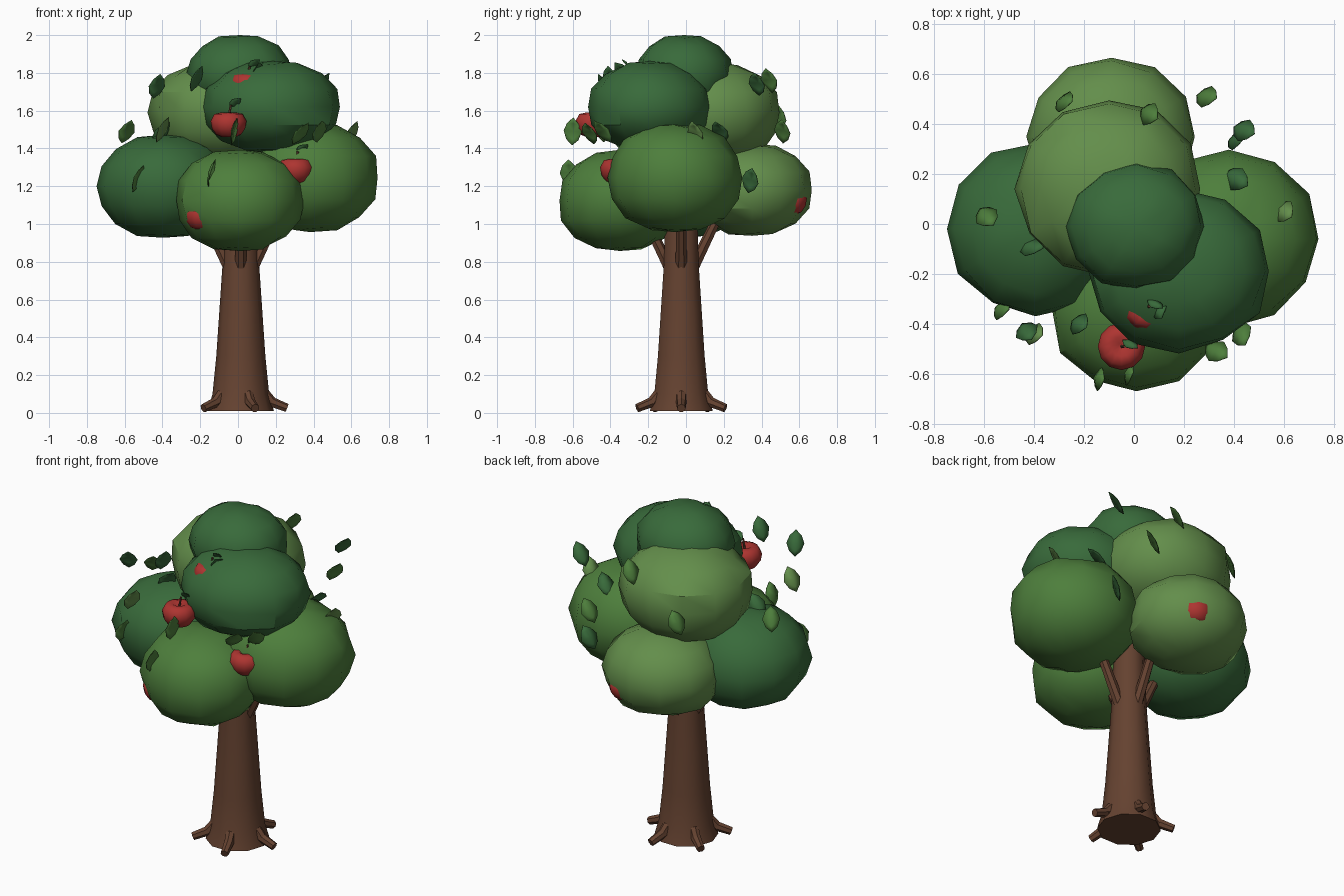
import bpy, bmesh, math, random
from mathutils import Vector, Matrix

if "Cube" in bpy.data.objects:
    bpy.data.objects.remove(bpy.data.objects["Cube"])

random.seed(4)


def material(name, rgb):
    m = bpy.data.materials.new(name)
    m.diffuse_color = (*rgb, 1)
    m.use_nodes = True
    m.node_tree.nodes["Principled BSDF"].inputs["Base Color"].default_value = m.diffuse_color
    return m


BARK = material("bark", (0.13, 0.055, 0.03))
DARK = material("dark_green", (0.04, 0.145, 0.043))
MID = material("mid_green", (0.075, 0.21, 0.045))
LIGHT = material("light_green", (0.125, 0.27, 0.07))
RED = material("apple_red", (0.42, 0.035, 0.03))


def finish(name, bm, mat, angle=40):
    bmesh.ops.recalc_face_normals(bm, faces=bm.faces[:])
    me = bpy.data.meshes.new(name)
    bm.to_mesh(me)
    bm.free()
    me.materials.append(mat)
    ob = bpy.data.objects.new(name, me)
    bpy.context.collection.objects.link(ob)
    bpy.ops.object.select_all(action='DESELECT')
    bpy.context.view_layer.objects.active = ob
    ob.select_set(True)
    bpy.ops.object.shade_smooth_by_angle(angle=math.radians(angle))
    return ob


def lathe(profile, n, centre):
    """Stack of rings from (radius, z) pairs, closed at both ends."""
    bm = bmesh.new()
    rings = []
    for r, z in profile:
        rings.append([bm.verts.new((centre[0] + r * math.cos(2 * math.pi * i / n),
                                    centre[1] + r * math.sin(2 * math.pi * i / n),
                                    centre[2] + z)) for i in range(n)])
    for a, b in zip(rings, rings[1:]):
        for i in range(n):
            bm.faces.new((a[i], a[(i + 1) % n], b[(i + 1) % n], b[i]))
    bm.faces.new(rings[0])
    bm.faces.new(rings[-1])
    return bm


def rod(name, p, q, r1, r2, mat, n=7):
    p, q = Vector(p), Vector(q)
    d = q - p
    bm = bmesh.new()
    rot = d.to_track_quat('Z', 'Y').to_matrix().to_4x4()
    bmesh.ops.create_cone(bm, cap_ends=True, segments=n, radius1=r1, radius2=r2,
                          depth=d.length, matrix=Matrix.Translation((p + q) / 2) @ rot)
    return finish(name, bm, mat)


# trunk
cx, cy = 0.015, -0.025
finish("trunk", lathe([(0.175, 0.01), (0.150, 0.1), (0.130, 0.3), (0.113, 0.55),
                       (0.096, 0.8), (0.085, 1.2)], 10, (cx, cy, 0)), BARK)

# roots
for i in range(5):
    a = math.radians(72 * i)
    c, s = math.cos(a), math.sin(a)
    rod(f"root_{i}", (cx + 0.10 * c, cy + 0.10 * s, 0.13),
        (cx + 0.17 * c, cy + 0.17 * s, 0.05), 0.03, 0.027, BARK)
    rod(f"root_tip_{i}", (cx + 0.155 * c, cy + 0.155 * s, 0.06),
        (cx + 0.245 * c, cy + 0.245 * s, 0.025), 0.028, 0.023, BARK)

# branches
for i in range(4):
    a = math.radians(90 * i)
    c, s = math.cos(a), math.sin(a)
    rod(f"branch_{i}", (cx + 0.06 * c, cy + 0.06 * s, 0.76),
        (cx + 0.24 * c, cy + 0.24 * s, 1.13), 0.032, 0.024, BARK)


# foliage clumps: lumpy low-poly spheres
def clump(name, c, r, mat):
    bm = bmesh.new()
    bmesh.ops.create_uvsphere(bm, u_segments=12, v_segments=8, radius=1)
    for v in bm.verts:
        k = 1.01 if abs(v.co.z) > 0.99 else random.uniform(0.985, 1.04)
        # slightly fuller shoulders than a plain ellipsoid
        f = k * (1 + 0.03 * math.sin(2 * math.acos(min(1, abs(v.co.z)))))
        v.co = Vector(c) + Vector((v.co.x * r[0], v.co.y * r[1], v.co.z * r[2])) * f
    finish(name, bm, mat, 35)


clump("foliage_left", (-0.395, -0.02, 1.20), (0.345, 0.345, 0.27), DARK)
clump("foliage_front", (0.01, -0.35, 1.125), (0.34, 0.32, 0.265), MID)
clump("foliage_right", (0.38, -0.06, 1.245), (0.36, 0.35, 0.285), MID)
clump("foliage_back", (-0.09, 0.35, 1.18), (0.335, 0.31, 0.24), LIGHT)
clump("foliage_upper_back", (-0.10, 0.14, 1.59), (0.37, 0.355, 0.268), LIGHT)
clump("foliage_upper_front", (0.18, -0.19, 1.62), (0.36, 0.32, 0.24), DARK)
clump("foliage_crown", (0.01, -0.01, 1.79), (0.275, 0.255, 0.208), DARK)


# leaves: folded blades with a rim, ridge and tip
def leaf(name, loc, yaw, tilt, roll, mat, size=0.15):
    half = [(0, -0.5), (0.22, -0.3), (0.33, 0.0), (0.22, 0.28), (0, 0.5)]
    bm = bmesh.new()
    rot = (Matrix.Rotation(math.radians(yaw), 4, 'Z') @ Matrix.Rotation(math.radians(tilt), 4, 'X')
           @ Matrix.Rotation(math.radians(roll), 4, 'Y'))
    m = Matrix.Translation(loc) @ rot
    spine = [bm.verts.new(m @ Vector((0, 0.12 * (1 - 4 * z * z) * size, z * size))) for _, z in half]
    for sgn in (1, -1):
        edge = [spine[0]] + [bm.verts.new(m @ Vector((sgn * x * size, 0, z * size)))
                             for x, z in half[1:-1]] + [spine[-1]]
        for i in range(4):
            q = list(dict.fromkeys((spine[i], edge[i], edge[i + 1], spine[i + 1])))
            bm.faces.new(q)
    ob = finish(name, bm, mat)
    mod = ob.modifiers.new("thickness", 'SOLIDIFY')
    mod.thickness = 0.004


LEAVES = [
    ((-0.43, -0.43, 1.73), 30, 30, 0, DARK), ((-0.22, -0.40, 1.77), 55, 25, 5, DARK),
    ((-0.59, 0.03, 1.49), 30, 35, 5, MID), ((-0.41, -0.09, 1.48), 40, 30, 25, DARK),
    ((0.43, -0.44, 1.49), 50, 35, -20, MID), ((0.33, -0.51, 1.48), 45, 40, 10, MID),
    ((0.60, 0.05, 1.48), 55, 30, 0, LIGHT), ((0.44, 0.375, 1.74), 55, 35, 10, DARK),
    ((0.29, 0.51, 1.49), 55, 30, 15, MID), ((0.41, 0.18, 1.49), 60, 45, 0, DARK),
    ((-0.53, -0.34, 1.24), 60, 20, 10, MID), ((0.41, 0.34, 1.23), 60, 20, 20, DARK),
    ((0.10, -0.33, 1.80), 60, 30, -30, DARK), ((-0.40, -0.44, 1.50), 60, 25, 10, LIGHT),
    ((-0.14, -0.62, 1.27), 80, 15, 0, MID), ((-0.02, -0.60, 1.49), 75, 10, 5, MID),
    ((-0.28, 0.49, 1.56), 55, 20, 15, MID), ((0.06, 0.44, 1.76), 60, 30, 0, MID),
]
for i, (loc, yaw, tilt, roll, mat) in enumerate(LEAVES):
    leaf(f"leaf_{i}", loc, yaw, tilt, roll, mat)

# apples with stem and leaflet
APPLE = [(0.012, 0.042), (0.04, 0.06), (0.075, 0.052), (0.095, 0.015), (0.088, -0.025),
         (0.065, -0.058), (0.035, -0.07), (0.01, -0.06)]
SPOTS = [(-0.05, -0.49, 1.53), (0.305, -0.36, 1.285), (-0.185, -0.48, 1.04),
         (-0.49, -0.235, 1.22), (0.02, 0.545, 1.12), (0.05, -0.33, 1.735)]
for i, p in enumerate(SPOTS):
    finish(f"apple_{i}", lathe(APPLE, 12, p), RED, 60)
    x, y, z = p
    rod(f"apple_stem_{i}", (x, y, z + 0.03), (x + 0.012, y, z + 0.1), 0.007, 0.006, BARK, 6)
    leaf(f"apple_leaf_{i}", (x + 0.035, y + 0.01, z + 0.115), 0, 40, 50, DARK, 0.08)
